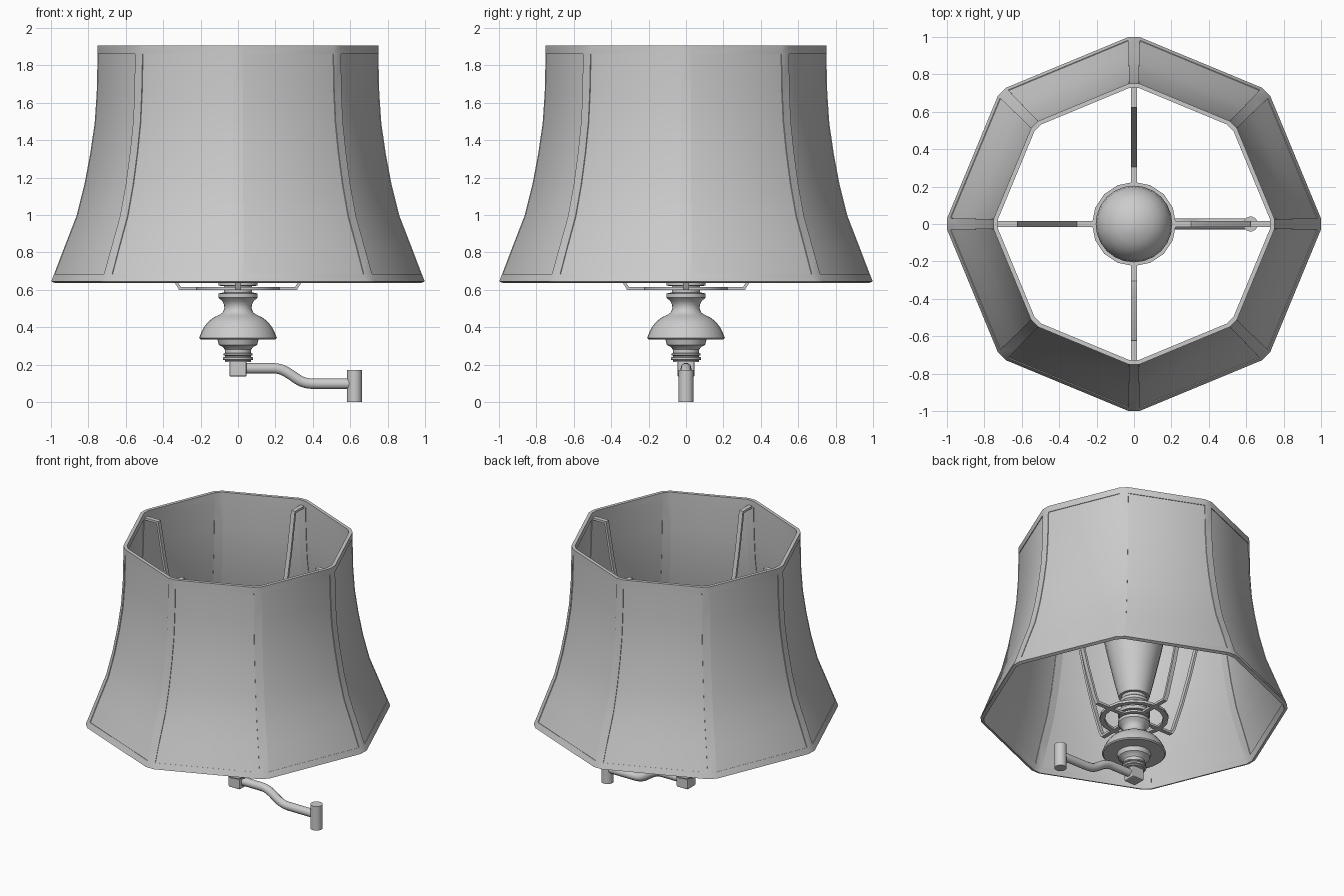
import bpy, bmesh, math
from mathutils import Vector

if "Cube" in bpy.data.objects:
    bpy.data.objects.remove(bpy.data.objects["Cube"])


def make(name, verts, faces, smooth=30, thick=0):
    me = bpy.data.meshes.new(name)
    me.from_pydata(verts, [], faces)
    bm = bmesh.new()
    bm.from_mesh(me)
    bmesh.ops.remove_doubles(bm, verts=bm.verts, dist=1e-5)
    loose = [v for v in bm.verts if not v.link_faces]
    bmesh.ops.delete(bm, geom=loose, context='VERTS')
    bmesh.ops.recalc_face_normals(bm, faces=bm.faces)
    bm.to_mesh(me)
    bm.free()
    ob = bpy.data.objects.new(name, me)
    bpy.context.collection.objects.link(ob)
    if thick:
        m = ob.modifiers.new("thickness", 'SOLIDIFY')
        m.thickness, m.offset, m.use_even_offset = thick, 0, True
    bpy.ops.object.select_all(action='DESELECT')
    ob.select_set(True)
    bpy.context.view_layer.objects.active = ob
    if thick:
        bpy.ops.object.modifier_apply(modifier="thickness")
    if smooth:
        bpy.ops.object.shade_smooth_by_angle(angle=math.radians(smooth))
    return ob


def lathe(name, profile, n=32, closed=False, smooth=35):
    verts = [(r * math.cos(2 * math.pi * k / n), r * math.sin(2 * math.pi * k / n), z)
             for r, z in profile for k in range(n)]
    rows = len(profile)
    faces = [(i * n + k, i * n + (k + 1) % n, (i + 1) % rows * n + (k + 1) % n, (i + 1) % rows * n + k)
             for i in range(rows if closed else rows - 1) for k in range(n)]
    return make(name, verts, faces, smooth)


# Octagonal shade: flared profile, narrow chamfer strip at each corner
SHADE = [(.988, .64), (.972, .68), (.915, .83), (.853, .99), (.81, 1.16), (.778, 1.33),
         (.755, 1.49), (.744, 1.65), (.739, 1.86), (.739, 1.905)]


def shade_part(name, trim, thick):
    verts, faces = [], []
    for r, z in SHADE:
        w = .03 * (.6 + .4 * r)
        for k in range(8):
            a = k * math.pi / 4
            c, s = math.cos(a), math.sin(a)
            for t in (-w, w):
                verts.append((r * c - t * s, r * s + t * c, z))
    last = len(SHADE) - 2
    for i in range(last + 1):
        for k in range(16):
            if not trim or k % 2 == 0 or i in (0, last):
                a, b = i * 16 + k, i * 16 + (k + 1) % 16
                faces.append((a, b, b + 16, a + 16))
    return make(name, verts, faces, 30, thick)


shade_part("shade_panels", False, .014)
shade_part("shade_trim", True, .023)

# Shade carrier: ring and four curved support arms
lathe("carrier_ring", [(.19, .598), (.225, .598), (.225, .615), (.19, .615)], 16, True)
lathe("carrier_hub", [(0, .598), (.10, .598), (.10, .612), (0, .612)], 24)
ARM = [(.09, .606), (.31, .606), (.33, .64), (.40, .85), (.465, 1.08), (.53, 1.34),
       (.585, 1.6), (.63, 1.86), (.73, 1.86)]
for k in range(4):
    vs = [(r, y, z) for r, z in ARM for y in (-.015, .015)]
    fs = [(2 * i, 2 * i + 1, 2 * i + 3, 2 * i + 2) for i in range(len(ARM) - 1)]
    arm = make(f"support_arm_{k + 1}", vs, fs, 30, .016)
    arm.rotation_euler.z = k * math.pi / 2

# Turned lamp body below the shade
lathe("turned_body", [
    (0, .215), (.07, .215), (.07, .223), (.08, .226), (.08, .238), (.07, .241), (.07, .247),
    (.078, .25), (.078, .258), (.07, .262), (.07, .28), (.082, .295), (.102, .305), (.11, .335),
    (.20, .335), (.208, .342), (.197, .37), (.182, .40), (.158, .43), (.13, .452), (.10, .465),
    (.08, .48), (.073, .50), (.074, .52), (.085, .54), (.105, .558), (.105, .58), (.08, .585), (0, .585)])

# Bulb socket
lathe("bulb_socket", [(0, .58), (.075, .58), (.075, .62), (.105, .622), (.105, .645), (.08, .652),
                      (.08, .70), (.092, .71), (.092, .73), (.08, .74), (.08, .80), (0, .80)])

# Bulb
lathe("bulb", [(.0, .76), (.10, .76), (.115, .82), (.145, .95), (.178, 1.10), (.196, 1.19), (.205, 1.25),
               (.198, 1.30), (.178, 1.35), (.145, 1.395), (.10, 1.425), (.05, 1.443), (0, 1.45)], 24)

# Block joint under the body
bm = bmesh.new()
bmesh.ops.create_cube(bm, size=1)
for v in bm.verts:
    v.co = Vector((v.co.x * .092, v.co.y * .092, v.co.z * .085 + .178))
bmesh.ops.bevel(bm, geom=bm.edges[:], offset=.008, segments=2, affect='EDGES', profile=.5)
me = bpy.data.meshes.new("swing_joint")
bm.to_mesh(me)
bm.free()
bpy.context.collection.objects.link(bpy.data.objects.new("swing_joint", me))

# S-curved swing arm tube
cu = bpy.data.curves.new("swing_arm", 'CURVE')
cu.dimensions, cu.bevel_depth, cu.bevel_resolution = '3D', .029, 3
cu.resolution_u, cu.use_fill_caps = 6, True
sp = cu.splines.new('BEZIER')
PATH = [(.02, .18, .03), (.19, .18, .045), (.305, .13, 0), (.42, .097, .05), (.62, .097, .03)]
sp.bezier_points.add(len(PATH) - 1)
for p, (x, z, h) in zip(sp.bezier_points, PATH):
    p.co = (x, 0, z)
    d = Vector((h, 0, 0)) if h else Vector((.04, 0, -.028))
    p.handle_left_type = p.handle_right_type = 'FREE'
    p.handle_left, p.handle_right = p.co - d, p.co + d
bpy.context.collection.objects.link(bpy.data.objects.new("swing_arm", cu))

# Vertical pivot at the end of the swing arm
pivot = lathe("end_pivot", [(0, 0), (.04, 0), (.04, .172), (0, .172)], 24)
pivot.location.x = .623
